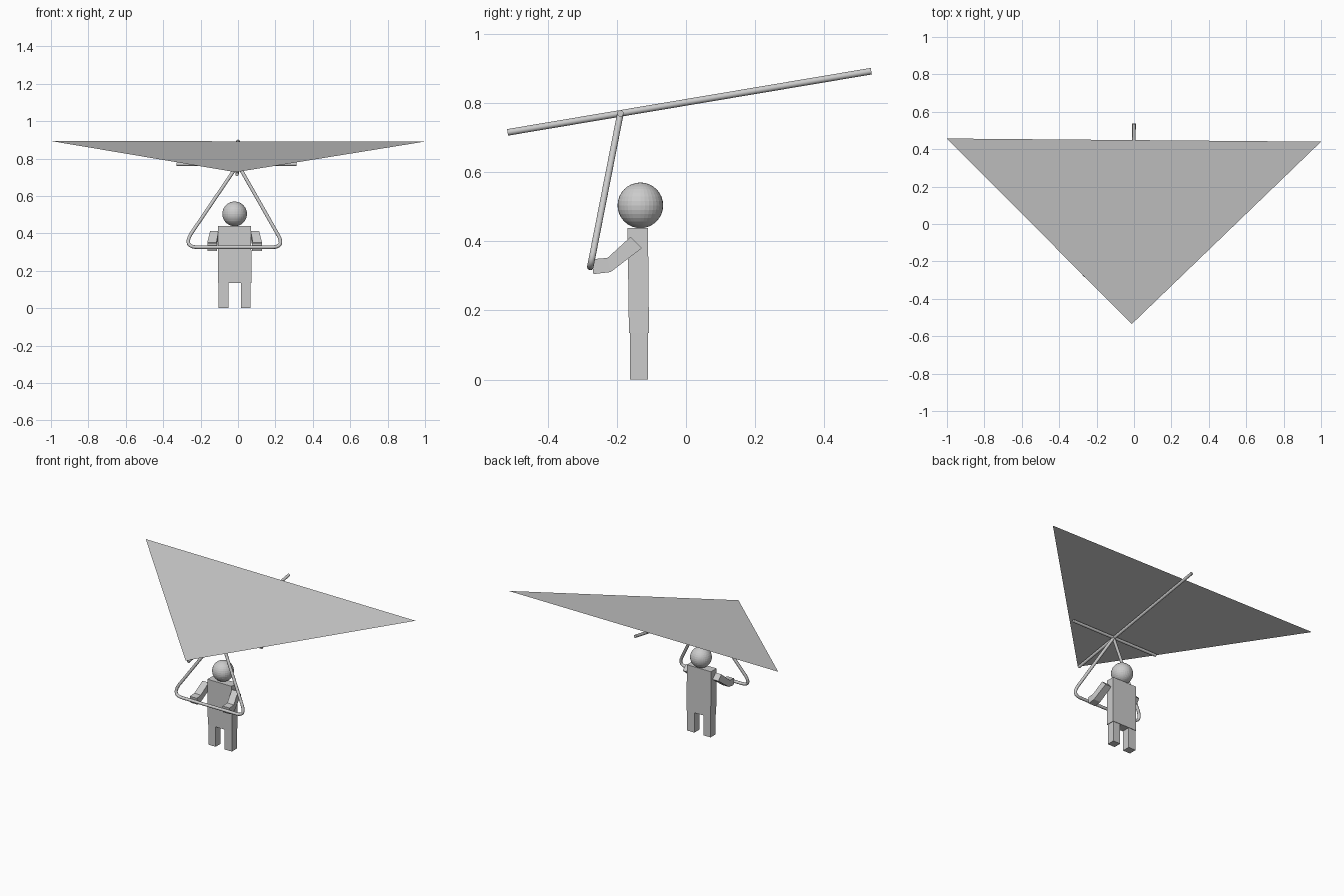
import bpy, bmesh, math
from mathutils import Vector

if "Cube" in bpy.data.objects:
    bpy.data.objects.remove(bpy.data.objects["Cube"])

CX = -0.018  # pilot centre line


def mesh_object(name, verts, faces):
    me = bpy.data.meshes.new(name)
    bm = bmesh.new()
    vs = [bm.verts.new(v) for v in verts]
    for f in faces:
        bm.faces.new([vs[i] for i in f])
    if len(faces) > 1:
        bmesh.ops.recalc_face_normals(bm, faces=bm.faces[:])
    bm.to_mesh(me)
    bm.free()
    ob = bpy.data.objects.new(name, me)
    bpy.context.collection.objects.link(ob)
    return ob


def tube(name, points, radius):
    cu = bpy.data.curves.new(name, 'CURVE')
    cu.dimensions = '3D'
    cu.bevel_depth = radius
    cu.bevel_resolution = 4
    cu.use_fill_caps = True
    sp = cu.splines.new('POLY')
    sp.points.add(len(points) - 1)
    for p, co in zip(sp.points, points):
        p.co = (*co, 1)
    sp.use_smooth = True
    ob = bpy.data.objects.new(name, cu)
    bpy.context.collection.objects.link(ob)
    return ob


def loft(name, rings):
    """Closed skin over four-cornered rings."""
    verts = [v for r in rings for v in r]
    faces = [(3, 2, 1, 0), tuple(range(len(verts) - 4, len(verts)))]
    for k in range(len(rings) - 1):
        for i in range(4):
            j = (i + 1) % 4
            faces.append((4*k + i, 4*k + j, 4*k + 4 + j, 4*k + 4 + i))
    return mesh_object(name, verts, faces)


def flat_ring(x0, x1, y0, y1, z):
    return [(x0, y0, z), (x1, y0, z), (x1, y1, z), (x0, y1, z)]


# Sail: a single thin triangle lying just above the keel
def sail_z(y):
    return 0.727 + 0.168 * (y + 0.535)


mesh_object("sail", [(x, y, sail_z(y)) for x, y in
                     ((-0.012, -0.535), (1.0, 0.44), (-1.0, 0.457))], [(0, 1, 2)])

# Keel and cross bar
tube("keel", [(-0.005, -0.516, 0.715), (0, 0.536, 0.892)], 0.0095)
tube("cross_bar", [(-0.328, -0.19, 0.77), (0.313, -0.19, 0.77)], 0.0095)

# Control frame: bent tube in a tilted plane, with rounded lower corners
apex = Vector((0, -0.19, 0.768))


def frame_point(x, z):
    t = (apex.z - z) / (apex.z - 0.325)
    return Vector((x, apex.y - 0.087 * t, z))


def bend(a, corner, b, n=8):
    return [a.lerp(corner, i / n).lerp(corner.lerp(b, i / n), i / n) for i in range(n + 1)]


left = bend(frame_point(-0.253, 0.395), frame_point(-0.292, 0.326), frame_point(-0.215, 0.326))
right = bend(frame_point(0.182, 0.326), frame_point(0.251, 0.326), frame_point(0.215, 0.39))
tube("control_frame", [apex] + left + right + [apex], 0.0095)

# Pilot head
bpy.ops.mesh.primitive_uv_sphere_add(segments=32, ring_count=16, radius=0.066,
                                     location=(CX, -0.132, 0.504))
bpy.context.object.name = "head"

# Pilot torso
loft("torso", [flat_ring(-0.107, 0.072, -0.165, -0.107, 0.134),
               flat_ring(-0.107, 0.070, -0.169, -0.110, 0.438)])

# Legs and bent arms on both sides
for side, label in ((-1, "left"), (1, "right")):
    x0, x1 = CX + side * 0.033, CX + side * 0.086
    loft(label + "_leg", [flat_ring(x0, x1, -0.162, -0.11, z) for z in (0, 0.136)])
    rings = []
    # inner x, outer x, upper (y, z), lower (y, z) at shoulder, elbow, hand
    for xi, xo, up, low in ((0.086, 0.131, (-0.160, 0.413), (-0.128, 0.380)),
                            (0.097, 0.146, (-0.227, 0.352), (-0.218, 0.311)),
                            (0.094, 0.146, (-0.272, 0.348), (-0.268, 0.305))):
        a, b = CX + side * xi, CX + side * xo
        rings.append([(a, *up), (b, *up), (b, *low), (a, *low)])
    loft(label + "_arm", rings)
